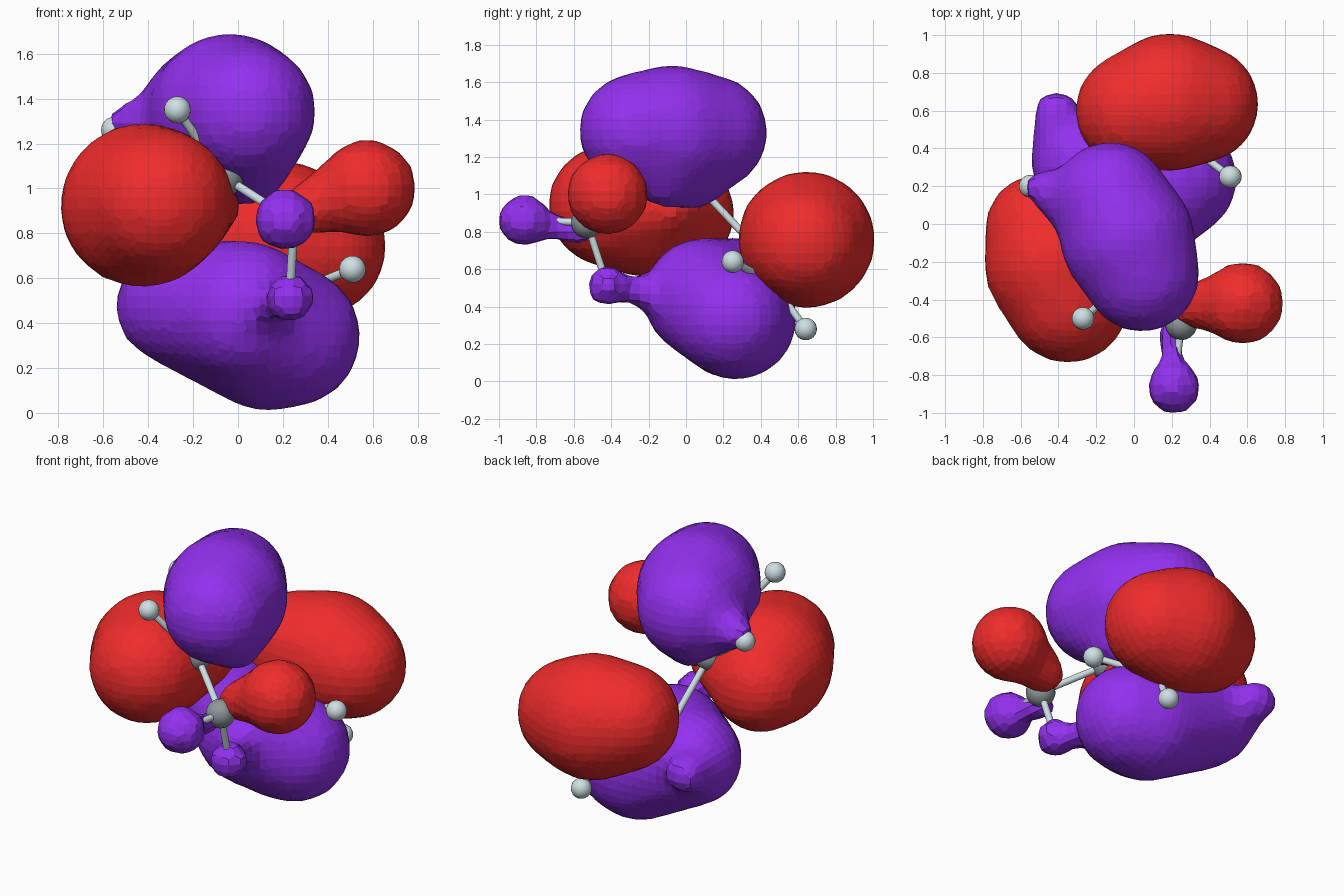
import bpy, bmesh
from mathutils import Vector, Matrix

if "Cube" in bpy.data.objects:
    bpy.data.objects.remove(bpy.data.objects["Cube"])


def material(name, color):
    m = bpy.data.materials.new(name)
    m.diffuse_color = (*color, 1)
    m.use_nodes = True
    m.node_tree.nodes["Principled BSDF"].inputs["Base Color"].default_value = m.diffuse_color
    return m


purple = material("purple", (0.29, 0.03, 0.86))
red = material("red", (0.87, 0.025, 0.025))
pale = material("pale", (0.62, 0.74, 0.77))
grey = material("grey", (0.27, 0.31, 0.32))


def make_object(name, bm, mat):
    mesh = bpy.data.meshes.new(name)
    bm.to_mesh(mesh)
    bm.free()
    obj = bpy.data.objects.new(name, mesh)
    mesh.materials.append(mat)
    bpy.context.collection.objects.link(obj)
    return obj


def lobe(name, mat, *groups):
    """Each group of (x, y, z, radius) balls is wrapped in a hull; hulls fuse into one skin."""
    bm = bmesh.new()
    for balls in groups:
        part = bmesh.new()
        for x, y, z, r in balls:
            bmesh.ops.create_icosphere(part, subdivisions=3, radius=r,
                                       matrix=Matrix.Translation((x, y, z)))
        # hull of the bare points gives a clean closed skin
        skin = bmesh.new()
        for v in part.verts:
            skin.verts.new(v.co)
        bmesh.ops.convex_hull(skin, input=skin.verts[:])
        loose = [v for v in skin.verts if not v.link_faces]
        bmesh.ops.delete(skin, geom=loose, context='VERTS')
        bmesh.ops.recalc_face_normals(skin, faces=skin.faces[:])
        tmp = bpy.data.meshes.new("tmp")
        skin.to_mesh(tmp)
        bm.from_mesh(tmp)
        bpy.data.meshes.remove(tmp)
        part.free()
        skin.free()
    obj = make_object(name, bm, mat)
    mod = obj.modifiers.new("fuse", 'REMESH')
    mod.mode = 'VOXEL'
    mod.voxel_size = 0.055
    mod.use_smooth_shade = False
    mod = obj.modifiers.new("soften", 'SMOOTH')
    mod.factor = 0.5
    mod.iterations = 2
    return obj


def ball(name, p, r, mat):
    bm = bmesh.new()
    bmesh.ops.create_uvsphere(bm, u_segments=20, v_segments=12, radius=r,
                              matrix=Matrix.Translation(p))
    for f in bm.faces:
        f.smooth = True
    make_object(name, bm, mat)


def stick(name, a, b, mat):
    a, b = Vector(a), Vector(b)
    d = b - a
    bm = bmesh.new()
    bmesh.ops.create_cone(bm, cap_ends=True, segments=12, radius1=0.02, radius2=0.02,
                          depth=d.length,
                          matrix=Matrix.Translation((a + b) / 2)
                          @ d.to_track_quat('Z', 'Y').to_matrix().to_4x4())
    for f in bm.faces:
        f.smooth = len(f.verts) == 4
    make_object(name, bm, mat)


# Carbon chain and the hydrogens hanging from each carbon
carbons = [(0.25, -0.53, 0.85), (-0.06, -0.32, 1.05), (-0.22, 0.08, 1.03),
           (-0.16, 0.42, 0.67), (0.23, 0.46, 0.53)]
hydrogens = [(0, (0.21, -0.86, 0.86)), (0, (0.23, -0.42, 0.51)), (0, (0.58, -0.42, 1.0)),
             (1, (-0.27, -0.50, 1.35)), (2, (-0.55, 0.20, 1.26)), (3, (-0.40, 0.61, 0.54)),
             (4, (0.51, 0.25, 0.64)), (4, (0.28, 0.64, 0.28))]
for i, p in enumerate(carbons):
    ball(f"carbon_{i + 1}", p, 0.085, grey)
    if i:
        stick(f"chain_bond_{i}", carbons[i - 1], p, pale)
for i, (c, p) in enumerate(hydrogens):
    ball(f"hydrogen_{i + 1}", p, 0.06, pale)
    stick(f"hydrogen_bond_{i + 1}", carbons[c], p, pale)

# Upper lobe with a tail over the left hydrogen
lobe("upper_lobe", purple,
     [(0.04, -0.265, 1.34, 0.31), (-0.035, -0.075, 1.335, 0.36), (-0.125, 0.13, 1.33, 0.31),
      (0.07, -0.12, 1.07, 0.14), (-0.07, 0.05, 1.06, 0.14)],
     [(-0.25, 0.10, 1.28, 0.21), (-0.52, 0.20, 1.29, 0.075)])

# Left lobe
lobe("left_lobe", red,
     [(-0.35, -0.41, 0.94, 0.33), (-0.425, -0.22, 0.925, 0.37), (-0.505, -0.02, 0.90, 0.285),
      (-0.12, -0.08, 0.92, 0.13)])

# Lower lobe with tails to the back hydrogen and the front group
lobe("lower_lobe", purple,
     [(0.235, 0.24, 0.34, 0.315), (0.13, 0.265, 0.335, 0.33), (0.03, 0.09, 0.45, 0.32),
      (-0.25, 0.29, 0.485, 0.285)],
     [(-0.32, 0.32, 0.47, 0.23), (-0.42, 0.47, 0.52, 0.12)],
     [(-0.41, 0.59, 0.54, 0.12), (-0.42, 0.42, 0.53, 0.12)],
     [(0.08, -0.08, 0.45, 0.14), (0.20, -0.34, 0.50, 0.06)],
     [(0.23, -0.42, 0.51, 0.115)])

# Back lobe
lobe("back_lobe", red,
     [(0.35, 0.635, 0.74, 0.315), (0.19, 0.645, 0.757, 0.37), (0.0, 0.60, 0.785, 0.315),
      (0.02, 0.48, 0.69, 0.13)])

# Small lobes around the front group
lobe("front_right_lobe", red,
     [(0.575, -0.42, 1.0, 0.222)],
     [(0.52, -0.42, 0.99, 0.18), (0.31, -0.43, 0.91, 0.12)])
lobe("front_lobe", purple,
     [(0.21, -0.865, 0.86, 0.145)],
     [(0.21, -0.80, 0.85, 0.07), (0.19, -0.56, 0.79, 0.07)])
